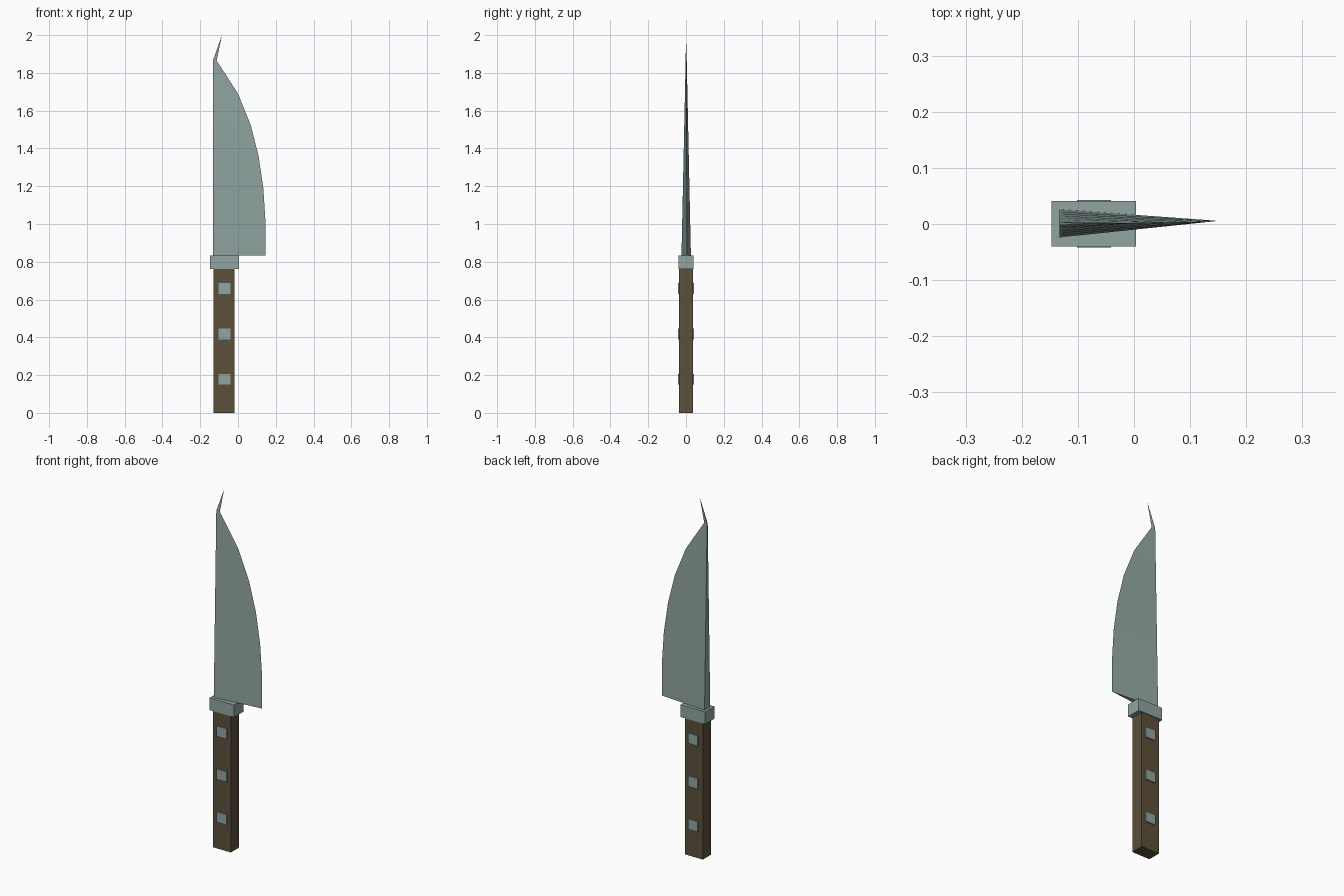
import bpy, bmesh

if "Cube" in bpy.data.objects:
    bpy.data.objects.remove(bpy.data.objects["Cube"])


def material(name, rgb):
    m = bpy.data.materials.new(name)
    m.diffuse_color = (*rgb, 1)
    m.use_nodes = True
    m.node_tree.nodes["Principled BSDF"].inputs["Base Color"].default_value = m.diffuse_color
    return m


steel = material("steel", (0.28, 0.375, 0.355))
wood = material("dark wood", (0.107, 0.079, 0.043))


def add_object(name, bm, mat):
    bmesh.ops.recalc_face_normals(bm, faces=bm.faces)
    me = bpy.data.meshes.new(name)
    bm.to_mesh(me)
    bm.free()
    me.materials.append(mat)
    ob = bpy.data.objects.new(name, me)
    bpy.context.collection.objects.link(ob)
    return ob


def box(name, lo, hi, mat):
    bm = bmesh.new()
    bmesh.ops.create_cube(bm, size=1)
    for v in bm.verts:
        v.co = [(a + b) / 2 + c * (b - a) for a, b, c in zip(lo, hi, v.co)]
    return add_object(name, bm, mat)


# Handle and guard
box("handle", (-0.129, -0.036, 0), (-0.019, 0.036, 0.765), wood)
box("guard", (-0.147, -0.04, 0.763), (0.004, 0.041, 0.832), steel)

# Square rivets running through the handle
for i, z in enumerate((0.178, 0.418, 0.658)):
    box(f"rivet_{i + 1}", (-0.102, -0.042, z - 0.029), (-0.041, 0.043, z + 0.029), steel)

# Blade: wedge sections (spine pair + cutting edge) lofted up to a bent tip
SPINE_X = -0.133
profile = [(0.145, 0.832), (0.145, 1.02), (0.134, 1.19), (0.109, 1.36),
           (0.067, 1.525), (0.0, 1.69), (-0.113, 1.865)]
bm = bmesh.new()
rings = []
for x, z in profile:
    t = (2.0 - z) / (2.0 - 0.832)
    half = 0.025 * t
    rings.append([bm.verts.new(p) for p in (
        (SPINE_X, 0.001 - half, z), (x, 0.006 * t, z), (SPINE_X, 0.001 + half, z))])
bm.faces.new(rings[0])
for a, b in zip(rings, rings[1:]):
    for i in range(3):
        j = (i + 1) % 3
        bm.faces.new((a[i], a[j], b[j], b[i]))
tip = bm.verts.new((-0.085, 0, 2.0))
for i in range(3):
    bm.faces.new((rings[-1][i], rings[-1][(i + 1) % 3], tip))
add_object("blade", bm, steel)
